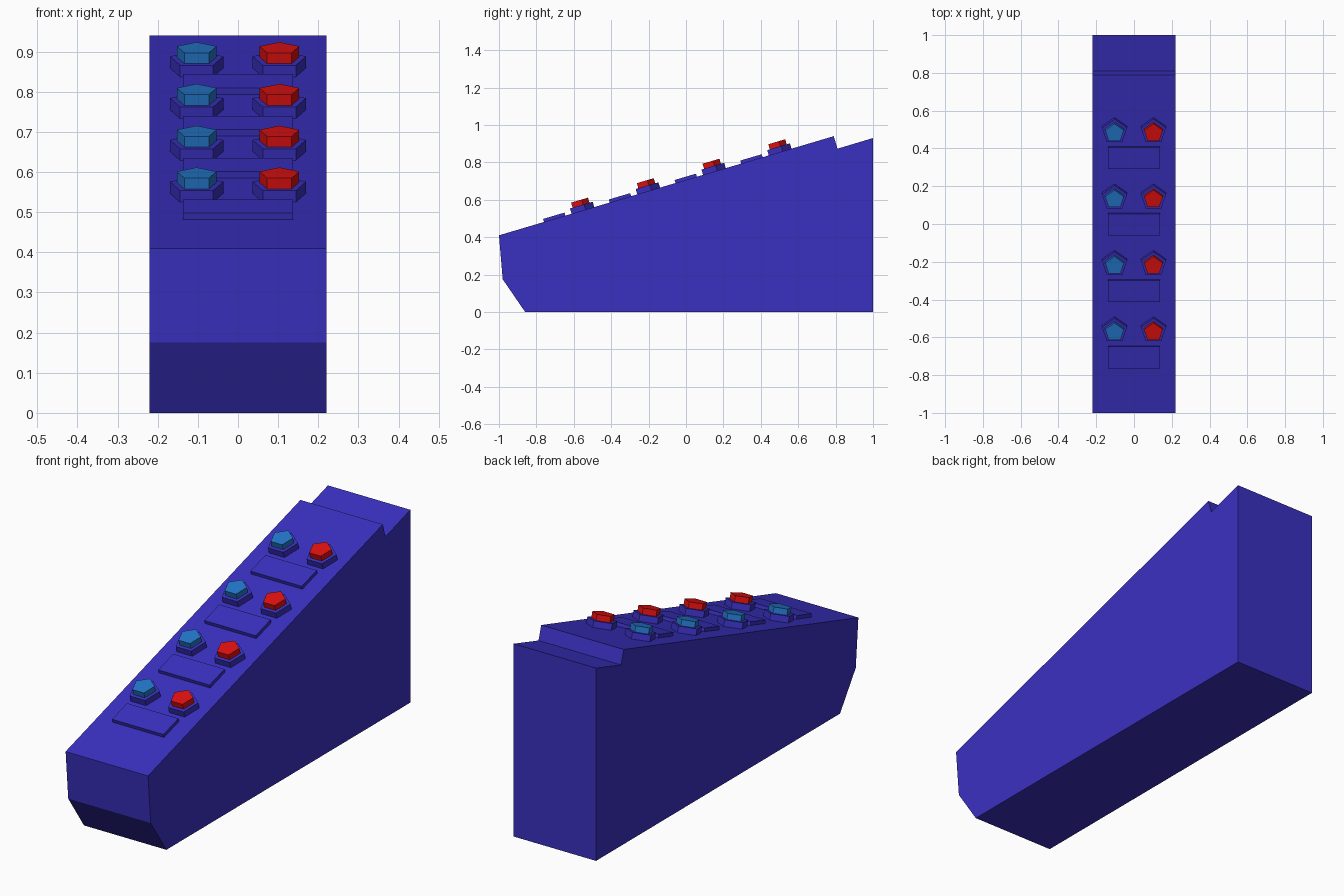
import bpy
import bmesh
import math
from mathutils import Matrix

cube = bpy.data.objects.get("Cube")
if cube:
    bpy.data.objects.remove(cube, do_unlink=True)


def make_material(name, rgb):
    mat = bpy.data.materials.new(name)
    mat.use_nodes = True
    mat.diffuse_color = (*rgb, 1)
    mat.node_tree.nodes["Principled BSDF"].inputs["Base Color"].default_value = (*rgb, 1)
    return mat


indigo = make_material("indigo", (0.042, 0.03, 0.53))
sky_blue = make_material("sky blue", (0.017, 0.18, 0.58))
red = make_material("red", (0.74, 0.005, 0.005))

HALF_WIDTH = 0.22
SLOPE = 0.296
TILT = Matrix.Rotation(math.atan(SLOPE), 4, "X")


def on_slope(x, y):
    """Frame lying on the sloping panel, with local z along its normal."""
    return Matrix.Translation((x, y, 0.41 + SLOPE * (y + 1))) @ TILT


def finish(name, bm, mat, matrix=Matrix()):
    bmesh.ops.recalc_face_normals(bm, faces=bm.faces)
    mesh = bpy.data.meshes.new(name)
    bm.to_mesh(mesh)
    bm.free()
    mesh.materials.append(mat)
    obj = bpy.data.objects.new(name, mesh)
    obj.matrix_world = matrix
    bpy.context.collection.objects.link(obj)
    return obj


def pentagon(name, radius, bottom, top, mat, matrix):
    """Five-sided prism whose point faces up the slope."""
    bm = bmesh.new()
    ring = [bm.verts.new((radius * math.sin(math.tau * i / 5),
                          radius * math.cos(math.tau * i / 5), bottom)) for i in range(5)]
    face = bm.faces.new(ring)
    new = bmesh.ops.extrude_face_region(bm, geom=[face])["geom"]
    bmesh.ops.translate(bm, vec=(0, 0, top - bottom),
                        verts=[v for v in new if isinstance(v, bmesh.types.BMVert)])
    finish(name, bm, mat, matrix)


def plate(name, size, mat, matrix):
    bm = bmesh.new()
    bmesh.ops.create_cube(bm, size=1)
    bmesh.ops.scale(bm, vec=size, verts=bm.verts)
    bmesh.ops.translate(bm, vec=(0, 0, size[2] / 2), verts=bm.verts)
    finish(name, bm, mat, matrix)


# Wedge body: side profile extruded across the width
profile = [(-1, 0.41), (-0.98, 0.175), (-0.86, 0), (1, 0),
           (1, 0.93), (0.81, 0.873), (0.79, 0.94)]
bm = bmesh.new()
side = bm.faces.new([bm.verts.new((-HALF_WIDTH, y, z)) for y, z in profile])
new = bmesh.ops.extrude_face_region(bm, geom=[side])["geom"]
bmesh.ops.translate(bm, vec=(2 * HALF_WIDTH, 0, 0),
                    verts=[v for v in new if isinstance(v, bmesh.types.BMVert)])
finish("wedge_body", bm, indigo)

# Four rows, each with a label plate and two buttons
for row in range(4):
    shift = 0.3515 * row
    plate(f"label_plate_{row + 1}", (0.274, 0.119, 0.017), indigo,
          on_slope(0, -0.702 + shift))
    for side_name, x, colour in (("right", -0.103, sky_blue), ("left", 0.103, red)):
        frame = on_slope(x, -0.5575 + shift)
        pentagon(f"{side_name}_button_base_{row + 1}", 0.07, 0, 0.03, indigo, frame)
        pentagon(f"{side_name}_button_cap_{row + 1}", 0.052, 0.03, 0.058, colour, frame)
